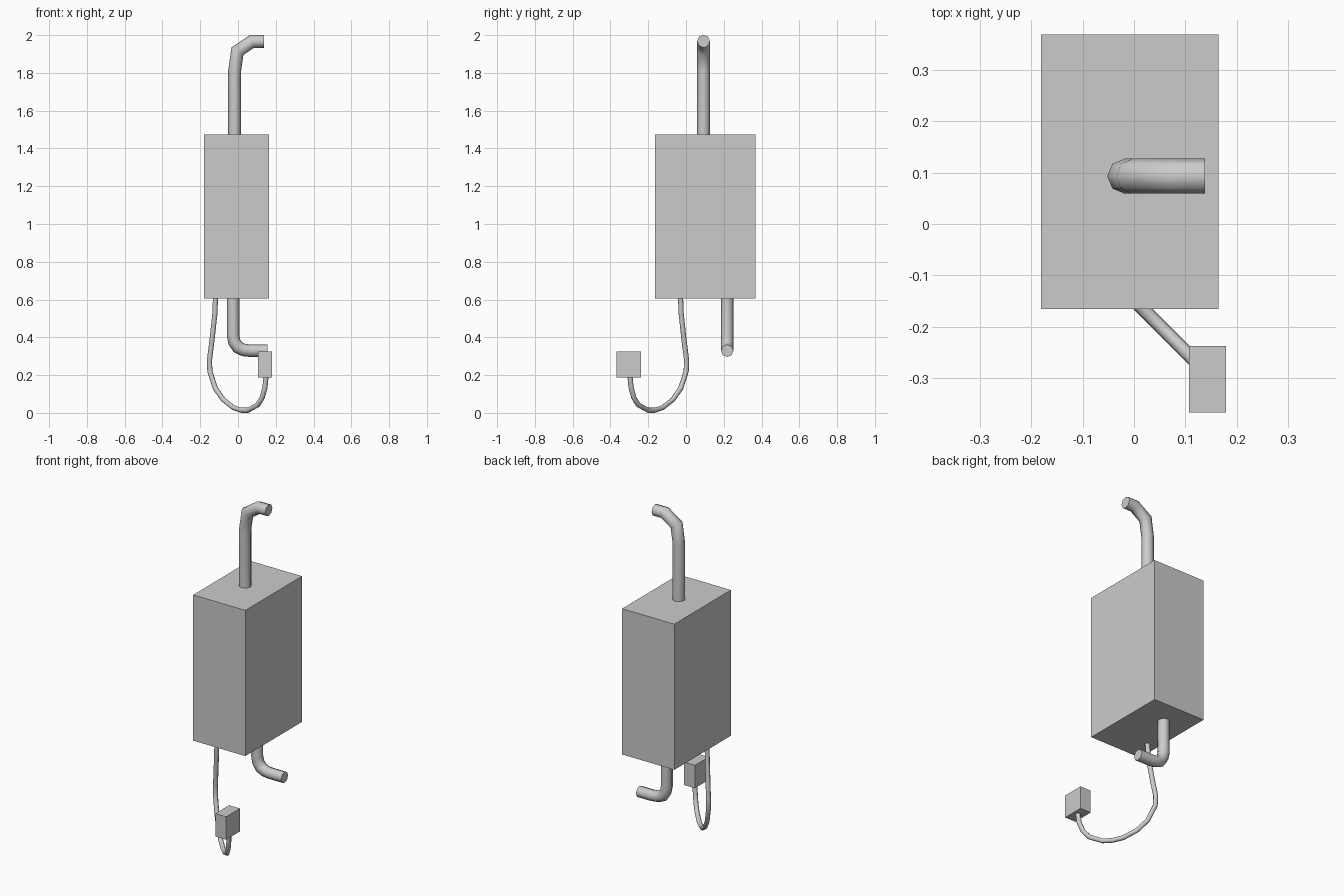
import bpy, bmesh
from math import sin, cos, pi
from mathutils import Vector

if "Cube" in bpy.data.objects:
    bpy.data.objects.remove(bpy.data.objects["Cube"])


def finish(name, bm):
    bmesh.ops.recalc_face_normals(bm, faces=bm.faces)
    mesh = bpy.data.meshes.new(name)
    bm.to_mesh(mesh)
    bm.free()
    ob = bpy.data.objects.new(name, mesh)
    bpy.context.collection.objects.link(ob)
    return ob


def box(name, lo, hi):
    lo, hi = Vector(lo), Vector(hi)
    bm = bmesh.new()
    bmesh.ops.create_cube(bm, size=1)
    for v in bm.verts:
        v.co = (lo + hi) / 2 + v.co * (hi - lo)
    return finish(name, bm)


def tube(name, path, radius, side, sides=8):
    """Mitred round sweep along a planar path; side is the plane normal."""
    pts = [Vector(p) for p in path]
    side = Vector(side).normalized()
    bm = bmesh.new()
    rings = []
    for i, p in enumerate(pts):
        a = (p - pts[i - 1]).normalized() if i else (pts[1] - p).normalized()
        b = (pts[i + 1] - p).normalized() if i < len(pts) - 1 else a
        t = (a + b).normalized()
        n = side.cross(t) / t.dot(a)
        rings.append([bm.verts.new(p + radius * (n * cos(2 * pi * k / sides) + side * sin(2 * pi * k / sides)))
                      for k in range(sides)])
    for r, s in zip(rings, rings[1:]):
        for k in range(sides):
            j = (k + 1) % sides
            bm.faces.new((r[k], r[j], s[j], s[k])).smooth = True
    bm.faces.new(rings[0])
    bm.faces.new(rings[-1])
    ob = finish(name, bm)
    bpy.ops.object.select_all(action='DESELECT')
    ob.select_set(True)
    bpy.context.view_layer.objects.active = ob
    bpy.ops.object.shade_smooth_by_angle(angle=pi / 3.2)
    return ob


# Cabinet and small hanging connector
box("cabinet", (-0.181, -0.165, 0.605), (0.164, 0.369, 1.475))
box("cable_box", (0.107, -0.367, 0.187), (0.179, -0.237, 0.324))

# Upper pipe, bending towards +x
upper = [(-0.018, 1.46), (-0.018, 1.81), (-0.003, 1.915), (0.075, 1.967), (0.138, 1.967)]
tube("upper_pipe", [(x, 0.093, z) for x, z in upper], 0.034, (0, 1, 0))

# Lower pipe elbow
lower = [(-0.026, 0.62), (-0.026, 0.41), (-0.019, 0.375), (0.0, 0.347), (0.03, 0.333),
         (0.065, 0.329), (0.155, 0.329)]
tube("lower_pipe", [(x, 0.218, z) for x, z in lower], 0.033, (0, 1, 0))

# Cable looping in a diagonal vertical plane
loop = [(-0.119, 0.62), (-0.122, 0.53), (-0.137, 0.39), (-0.151, 0.28), (-0.149, 0.22),
        (-0.12, 0.13), (-0.078, 0.07), (-0.025, 0.028), (0.018, 0.014), (0.053, 0.014),
        (0.104, 0.042), (0.128, 0.08), (0.143, 0.135), (0.149, 0.2)]
tube("cable", [(x, -0.148 - x, z) for x, z in loop], 0.0135, (1, 1, 0))
